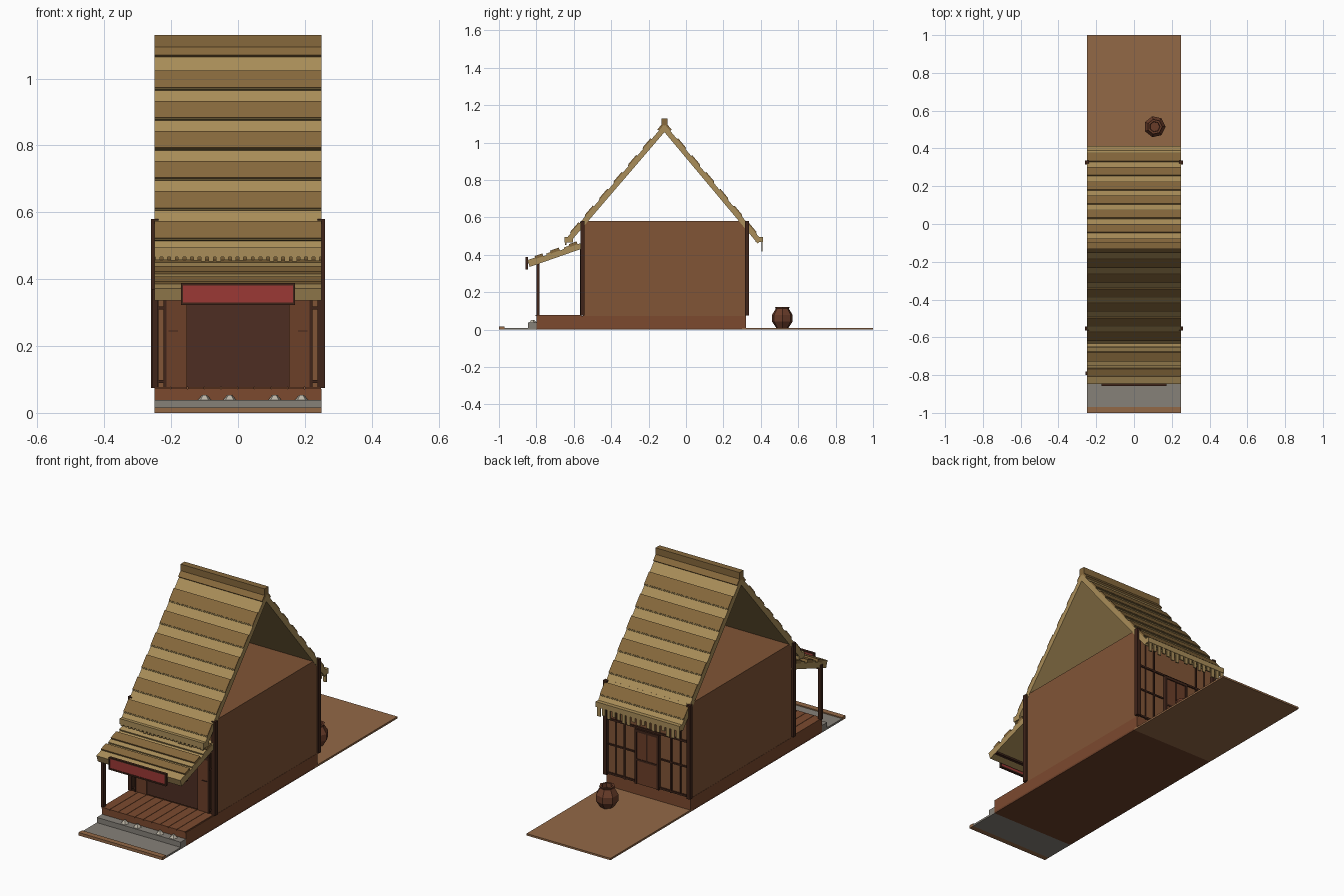
import bpy, bmesh, math, random
from mathutils import Vector

if "Cube" in bpy.data.objects:
    bpy.data.objects.remove(bpy.data.objects["Cube"])
random.seed(4)

COL = dict(straw=(.40, .27, .10), straw_dark=(.24, .14, .045), straw_shade=(.17, .12, .045),
           wall=(.22, .09, .037), wood=(.15, .05, .022), deck=(.20, .068, .028),
           dark=(.05, .018, .010), inside=(.075, .027, .016), red=(.33, .04, .035),
           stone=(.24, .22, .19), pale=(.50, .46, .38), dirt=(.29, .14, .062), clay=(.14, .045, .022))
MATS = {}
for n, c in COL.items():
    m = bpy.data.materials.new(n)
    m.diffuse_color = (*c, 1)
    m.use_nodes = True
    m.node_tree.nodes["Principled BSDF"].inputs["Base Color"].default_value = m.diffuse_color
    MATS[n] = m


def finish(name, bm, mat):
    bmesh.ops.recalc_face_normals(bm, faces=bm.faces[:])
    me = bpy.data.meshes.new(name)
    bm.to_mesh(me)
    bm.free()
    me.materials.append(MATS[mat])
    ob = bpy.data.objects.new(name, me)
    bpy.context.collection.objects.link(ob)
    return ob


def prism(bm, pts, x0, x1):
    """Extrude a (y, z) outline along x."""
    a = [bm.verts.new((x0, y, z)) for y, z in pts]
    b = [bm.verts.new((x1, y, z)) for y, z in pts]
    bm.faces.new(a)
    bm.faces.new(b[::-1])
    for i in range(len(pts)):
        j = (i + 1) % len(pts)
        bm.faces.new((a[i], b[i], b[j], a[j]))


def boxes(name, mat, *specs):
    """Each spec: x0, x1, y0, y1, z0, z1."""
    bm = bmesh.new()
    for x0, x1, y0, y1, z0, z1 in specs:
        prism(bm, [(y0, z0), (y1, z0), (y1, z1), (y0, z1)], x0, x1)
    return finish(name, bm, mat)


def strips(name, mat, p, q, ranges, lo, hi, w=.25):
    """Slabs lying on the slope p -> q; ranges are fractions, lo/hi are normal offsets."""
    p, q = Vector(p), Vector(q)
    d = (q - p).normalized()
    n = Vector((-d.y, d.x))
    if n.y < 0:
        n = -n
    bm = bmesh.new()
    for s, e in ranges:
        a, b = p.lerp(q, s), p.lerp(q, e)
        prism(bm, [tuple(v) for v in (a + n * lo, b + n * lo, b + n * hi, a + n * hi)], -w, w)
    return finish(name, bm, mat)


def mirrored(x0, x1, *r):
    return [(x0, x1, *r), (-x1, -x0, *r)]


# Ground
boxes("back_yard", "dirt", (-.25, .25, .30, 1, 0, .01))
boxes("foundation_slab", "wood", (-.25, .25, -.80, .30, 0, .01))
boxes("street_paving", "stone", (-.25, .25, -.97, -.80, 0, .01))
boxes("street_curb", "dirt", (-.25, .25, -1, -.97, 0, .016))
boxes("stone_step", "stone", (-.25, .25, -.845, -.80, .01, .038))

# Pale pebbles on the step
bm = bmesh.new()
for x in (-.10, -.025, .11, .19):
    r = bmesh.ops.create_cone(bm, cap_ends=True, segments=5, radius1=.022, radius2=.008, depth=.016)
    bmesh.ops.translate(bm, verts=r["verts"], vec=(x, -.82, .045))
finish("step_pebbles", bm, "pale")

# Raised floor and veranda boards
boxes("floor_base", "deck", (-.25, .25, -.80, .32, .01, .072))
boxes("veranda_boards", "deck", *[(-.25 + i * .05, -.202 + i * .05, -.805, -.56, .072, .078) for i in range(10)])

# House body and corner posts
boxes("house_body", "wall", (-.249, .249, -.55, .32, .072, .58))
boxes("corner_posts", "dark", *mirrored(.238, .26, -.565, -.543, .075, .58),
      *mirrored(.238, .26, .315, .337, .075, .58))
boxes("veranda_post", "dark", (-.257, -.24, -.80, -.782, .075, .37))

# Shop front
boxes("shop_opening", "inside", (-.155, .155, -.556, -.55, .078, .36))
boxes("sliding_panels", "wood", *mirrored(.152, .215, -.562, -.55, .078, .36))
boxes("front_frame", "dark", *mirrored(.214, .223, -.566, -.55, .078, .45),
      *mirrored(.22, .245, -.563, -.55, .31, .318), *mirrored(.22, .245, -.563, -.55, .09, .098),
      *mirrored(.18, .208, -.566, -.56, .243, .247), (-.225, .225, -.566, -.55, .36, .376))

# Back wall timbering and door
boxes("back_battens", "dark", *mirrored(.135, .143, .318, .327, .075, .56),
      *mirrored(.19, .196, .318, .325, .075, .56), *mirrored(.078, .24, .318, .326, .235, .243),
      (-.24, .24, .318, .327, .37, .38), (-.24, .24, .318, .327, .078, .088))
boxes("back_door", "wood", (-.065, .065, .318, .332, .075, .36))
boxes("back_door_frame", "dark", *mirrored(.06, .072, .318, .337, .075, .37),
      (-.072, .072, .318, .337, .355, .37), (-.06, .06, .325, .335, .20, .21),
      (-.004, .004, .325, .335, .21, .355))

# Main thatched roof: two slabs with raised courses
ridge = (-.115, 1.09)
for side, eave in (("front", (-.63, .49)), ("back", (.40, .475))):
    strips(f"{side}_roof_slab", "straw", ridge, eave, [(0, 1)], -.022, .006)
    h = ridge[1] - eave[1]
    fr = [((ridge[1] - z - .05) / h, (ridge[1] - z) / h) for z in (.965, .875, .785, .695, .605, .515)]
    strips(f"{side}_roof_courses", "straw_dark", ridge, eave, fr, .004, .013)
    strips(f"{side}_course_edges", "straw_shade", ridge, eave, [(e, e + .007) for s, e in fr], .004, .010)
    strips(f"{side}_ridge_flap", "straw_dark", ridge, eave, [(-.01, .05)], .0, .016)
boxes("ridge_cap", "straw_dark", (-.25, .25, -.132, -.098, 1.085, 1.13))

# Eave rolls and hanging straw
boxes("front_eave_roll", "straw", (-.25, .25, -.65, -.605, .466, .496))
boxes("back_eave_roll", "straw", (-.25, .25, .372, .412, .468, .496))
for side, y, z, n, lo, hi in (("front", -.646, .468, 22, .010, .016), ("back", .403, .472, 17, .025, .055)):
    step = .5 / n
    boxes(f"{side}_straw_fringe", "straw", *[
        (-.25 + i * step + .003, -.25 + (i + .75) * step, y, y + .007,
         z - random.uniform(lo, hi), z) for i in range(n)])

# Veranda roof with lapped boards
vp, vq = (-.55, .465), (-.845, .362)
strips("veranda_roof_slab", "straw", vp, vq, [(0, 1)], -.028, .002)
strips("veranda_roof_courses", "straw_dark", vp, vq, [(.10, .24), (.42, .58), (.72, .86)], 0, .018)
strips("veranda_roof_laps", "straw", vp, vq, [(.24, .34), (.58, .66), (.86, 1)], 0, .010)
boxes("veranda_beam", "dark", (-.25, .25, -.80, -.782, .345, .362))

# Hanging sign board, blank, with frame
boxes("sign_board", "red", (-.165, .165, -.855, -.846, .328, .383))
boxes("sign_frame", "dark", (-.171, .171, -.858, -.844, .322, .330), (-.171, .171, -.858, -.844, .381, .388),
      *mirrored(.164, .171, -.858, -.844, .322, .388))

# Low-poly clay jar in the back yard
prof = [(.034, .01), (.057, .045), (.057, .078), (.036, .112), (.040, .122), (.028, .122), (.026, .10)]
N = 7
bm = bmesh.new()
rings = [[bm.verts.new((.11 + r * math.cos(k * math.tau / N), .515 + r * math.sin(k * math.tau / N), z))
          for k in range(N)] for r, z in prof]
for a, b in zip(rings, rings[1:]):
    for k in range(N):
        j = (k + 1) % N
        bm.faces.new((a[k], a[j], b[j], b[k]))
bm.faces.new(rings[0])
bm.faces.new(rings[-1])
finish("clay_jar", bm, "clay")
